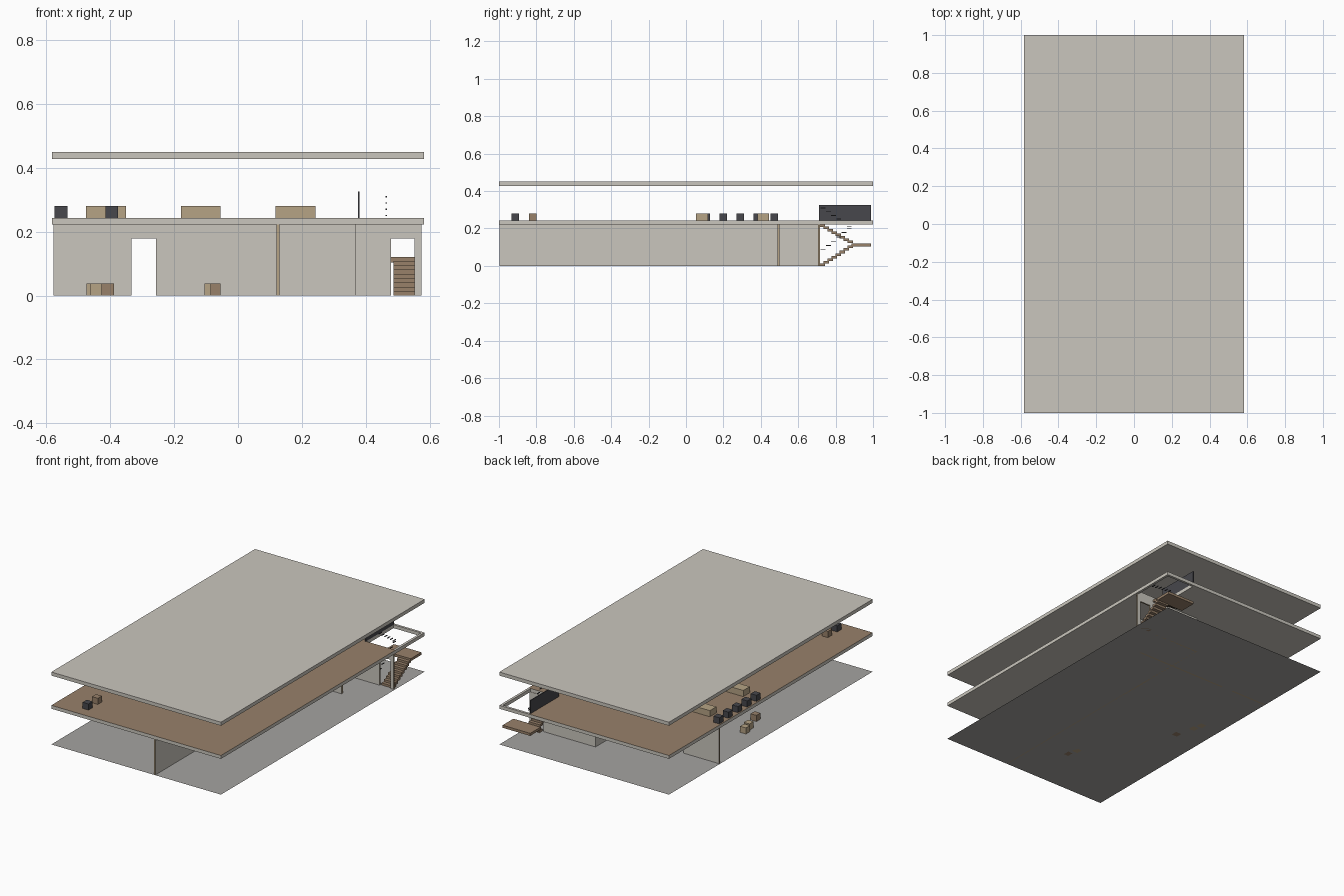
import bpy
import bmesh
from mathutils import Vector

cube = bpy.data.objects.get("Cube")
if cube:
    bpy.data.objects.remove(cube, do_unlink=True)


def material(name, hex_code):
    """Flat material from an sRGB hex code, stored as linear values."""
    srgb = [int(hex_code[i:i + 2], 16) / 255 for i in (0, 2, 4)]
    colour = [((c + 0.055) / 1.055) ** 2.4 for c in srgb] + [1]
    mat = bpy.data.materials.new(name)
    mat.use_nodes = True
    mat.diffuse_color = colour
    mat.node_tree.nodes["Principled BSDF"].inputs["Base Color"].default_value = colour
    return mat


CONCRETE = material("warm concrete", "cac6bd")
GROUND = material("ground grey", "a5a4a1")
FLOOR = material("brown timber", "98816a")
TAN = material("tan wood", "b6a385")
DARK = material("charcoal", "47474c")


def finish(name, bm, *mats):
    mesh = bpy.data.meshes.new(name)
    bm.to_mesh(mesh)
    bm.free()
    for mat in mats:
        mesh.materials.append(mat)
    obj = bpy.data.objects.new(name, mesh)
    bpy.context.scene.collection.objects.link(obj)
    return obj


def add_box(bm, x, y, z):
    """Axis-aligned box from three (low, high) ranges."""
    low, high = Vector((x[0], y[0], z[0])), Vector((x[1], y[1], z[1]))
    for v in bmesh.ops.create_cube(bm, size=1)["verts"]:
        v.co = (low + high) / 2 + v.co * (high - low)


def box(name, mat, x, y, z):
    bm = bmesh.new()
    add_box(bm, x, y, z)
    return finish(name, bm, mat)


def panel(name, us, vs, holes, place, thickness, offset, mats, rule=None):
    """Grid of cells with some left out, thickened; its rim takes the second material."""
    bm = bmesh.new()
    grid = [[bm.verts.new(place(u, v)) for v in vs] for u in us]
    for i in range(len(us) - 1):
        for j in range(len(vs) - 1):
            if (i, j) not in holes:
                face = bm.faces.new((grid[i][j], grid[i + 1][j],
                                     grid[i + 1][j + 1], grid[i][j + 1]))
                if rule:
                    face.material_index = rule(i, j)
    for v in [v for v in bm.verts if not v.link_faces]:
        bm.verts.remove(v)
    obj = finish(name, bm, *mats)
    solid = obj.modifiers.new("thickness", "SOLIDIFY")
    solid.thickness = thickness
    solid.offset = offset
    solid.material_offset_rim = 1
    if rule:
        solid.material_offset = 1
    return obj


HALF_X, HALF_Y = 0.583, 1.0
SLAB_LOW, SLAB_TOP = 0.222, 0.243
DOOR_TOP = 0.178

# Ground sheet and roof
ground = bmesh.new()
bmesh.ops.create_grid(ground, x_segments=1, y_segments=1, size=1)
bmesh.ops.scale(ground, vec=(HALF_X, HALF_Y, 1), verts=ground.verts)
finish("ground_sheet", ground, GROUND)
box("roof_slab", CONCRETE, (-HALF_X, HALF_X), (-HALF_Y, HALF_Y), (0.428, 0.45))

# Upper floor with the stairwell left open inside a bare rim
panel("upper_floor", (-HALF_X, 0.38, 0.568, HALF_X), (-HALF_Y, 0.715, 0.985, HALF_Y),
      {(1, 1)}, lambda u, v: (u, v, SLAB_TOP), SLAB_TOP - SLAB_LOW, -1,
      (FLOOR, CONCRETE), lambda i, j: int(i > 0 and j > 0))

# Ground floor walls with doorways
WALL = 0.01
WALL_MATS = (CONCRETE, TAN)
wall_z = (0, DOOR_TOP, SLAB_LOW)
panel("long_wall", (-0.997, 0.715), (0, SLAB_LOW), set(),
      lambda u, v: (0.125, u, v), WALL, 0, WALL_MATS)
panel("cross_wall", (-0.578, -0.333, -0.257, 0.37), wall_z, {(1, 0)},
      lambda u, v: (u, 0.495, v), WALL, 0, WALL_MATS)
panel("stair_wall", (0.12, 0.479, 0.553, 0.575), wall_z, {(1, 0)},
      lambda u, v: (u, 0.712, v), WALL, 0, WALL_MATS)

# Two stair flights joined by a landing
STEPS = 8
RISE, RUN = 0.0135, 0.0212
LOWER_X, UPPER_X = (0.487, 0.565), (0.38, 0.457)
for name, x_range, going_up in (("lower_flight", LOWER_X, True),
                                ("upper_flight", UPPER_X, False)):
    bm = bmesh.new()
    for i in range(STEPS):
        y = 0.715 + i * RUN
        z = i * RISE if going_up else SLAB_LOW - 0.013 - i * 0.0125
        add_box(bm, x_range, (y, y + RUN + 0.008), (z, z + RISE))
    finish(name, bm, FLOOR)
box("stair_landing", FLOOR, (0.378, 0.567), (0.885, 0.99), (0.104, 0.12))

# Handrail pieces beside each flight, and the stairwell screen
rail = bmesh.new()
for i in range(6):
    y = 0.72 + i * 0.028
    for z in (0.086 + i * 0.023, 0.309 - i * 0.0195):
        add_box(rail, (0.461, 0.466), (y, y + 0.026), (z - 0.002, z + 0.002))
finish("stair_handrails", rail, DARK)
box("stairwell_screen", DARK, (0.375, 0.38), (0.712, 0.99), (SLAB_TOP, 0.325))


def block(name, mat, x, y, z=0, size=(0.04, 0.04)):
    """Simple furniture block centred at x, y."""
    w, d = size[0] / 2, size[1] / 2
    box(name, mat, (x - w, x + w), (y - d, y + d), (z, z + 0.038))


# Upper floor furniture
for k in range(5):
    block(f"side_seat_{k + 1}", DARK, -0.554, 0.473 - k * 0.0915, SLAB_TOP)
for row, y in enumerate((0.085, 0.413)):
    for col in range(3):
        block(f"table_{row + 1}_{col + 1}", TAN, -0.413 + col * 0.2965, y,
              SLAB_TOP, (0.125, 0.064))
block("front_seat", DARK, -0.395, -0.912, SLAB_TOP)
block("front_stool", FLOOR, -0.395, -0.82, SLAB_TOP)

# Ground floor furniture
block("lower_table_rear", TAN, -0.455, 0.07)
block("lower_table_front", TAN, -0.442, 0.015)
block("lower_stool", FLOOR, -0.408, -0.1)
block("lone_table", TAN, -0.085, -0.62)
block("lone_stool", FLOOR, -0.07, -0.68, size=(0.032, 0.04))
